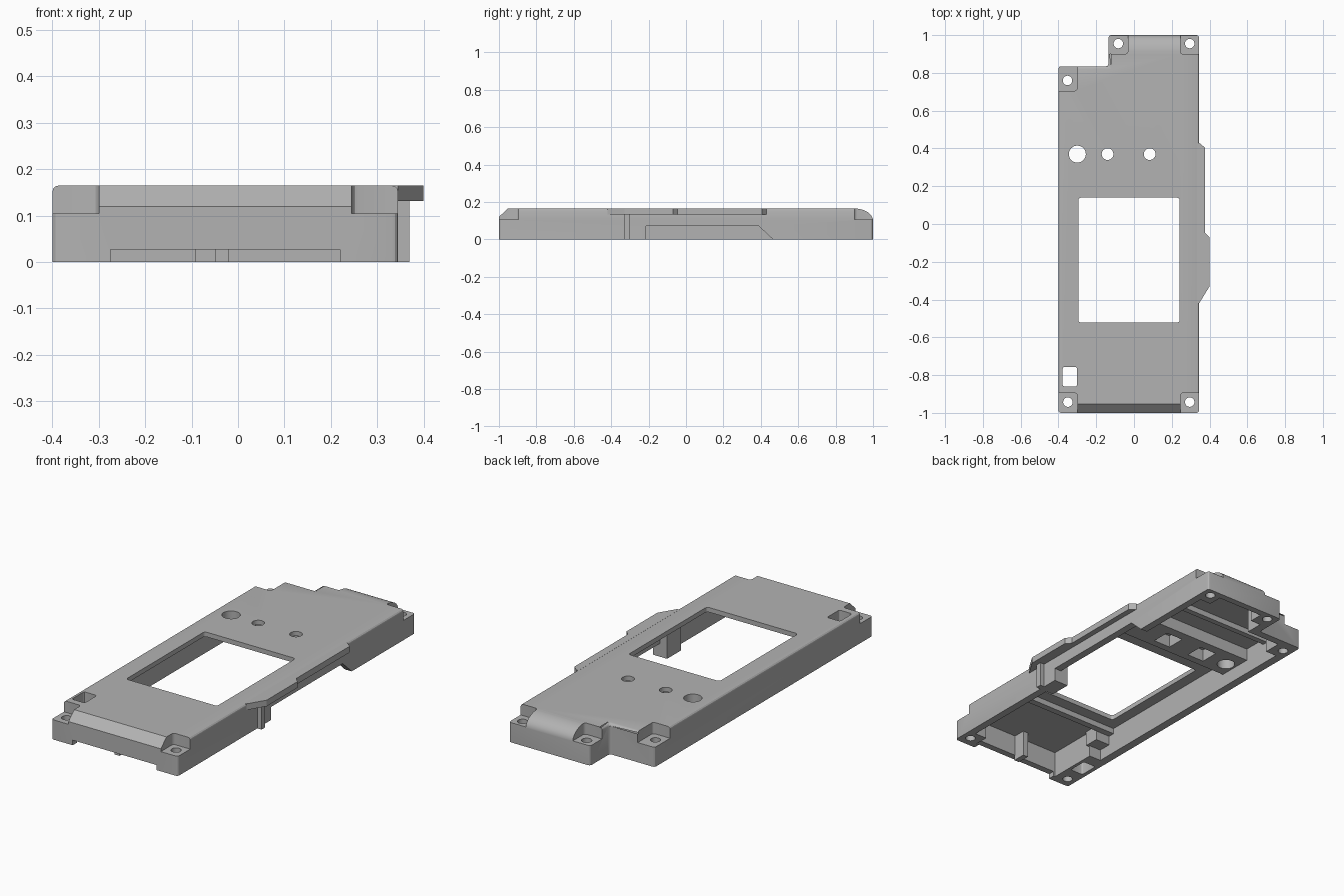
import bpy, bmesh, math

if "Cube" in bpy.data.objects:
    bpy.data.objects.remove(bpy.data.objects["Cube"])

mat = bpy.data.materials.new("housing_grey")
mat.diffuse_color = (0.45, 0.45, 0.45, 1)
mat.use_nodes = True
mat.node_tree.nodes["Principled BSDF"].inputs["Base Color"].default_value = mat.diffuse_color
TOP, UNDER = 0.165, 0.14


def prism(name, pts, lo, hi, axis='z', round_v=0, round_top=False):
    """Extrude a 2D outline along z (points x,y) or along x (points y,z)."""
    bm = bmesh.new()
    vec = (lambda a, b, h: (a, b, h)) if axis == 'z' else (lambda a, b, h: (h, a, b))
    f = bm.faces.new([bm.verts.new(vec(a, b, lo)) for a, b in pts])
    ext = bmesh.ops.extrude_face_region(bm, geom=[f])
    for v in ext['geom']:
        if isinstance(v, bmesh.types.BMVert):
            v.co['xyz'.index(axis)] = hi
    bmesh.ops.recalc_face_normals(bm, faces=bm.faces[:])
    if round_v:
        edges = [e for e in bm.edges
                 if abs(e.verts[0].co.z - e.verts[1].co.z) > 1e-4
                 or (round_top and min(v.co.z for v in e.verts) > hi - 1e-4)]
        bmesh.ops.bevel(bm, geom=edges, offset=round_v, segments=3,
                        affect='EDGES', profile=0.5)
    me = bpy.data.meshes.new(name)
    bm.to_mesh(me)
    bm.free()
    ob = bpy.data.objects.new(name, me)
    bpy.context.collection.objects.link(ob)
    me.materials.append(mat)
    return ob


def box(name, x0, x1, y0, y1, z0, z1, r=0):
    return prism(name, [(x0, y0), (x1, y0), (x1, y1), (x0, y1)], z0, z1, round_v=r)


def hole(x, y, r):
    n = 32
    return prism("hole_cutter", [(x + r * math.cos(i * math.tau / n), y + r * math.sin(i * math.tau / n))
                                 for i in range(n)], -0.1, 0.3)


def carve(ob, cutters):
    for c in cutters:
        m = ob.modifiers.new("cut", 'BOOLEAN')
        m.operation, m.solver, m.object = 'DIFFERENCE', 'EXACT', c
    dg = bpy.context.evaluated_depsgraph_get()
    me = bpy.data.meshes.new_from_object(ob.evaluated_get(dg))
    ob.modifiers.clear()
    ob.data = me
    for c in cutters:
        bpy.data.objects.remove(c)


# Main housing: stepped outline with softened corners
housing = prism("housing", [(-.4, -1), (.345, -1), (.345, 1), (-.135, 1), (-.135, .835), (-.4, .835)],
                0, TOP, round_v=.014, round_top=True)

# Hollow underside, leaving solid screw bosses in the corners
cavity = prism("cavity", [(-.285, -.965), (.235, -.965), (.235, -.89), (.305, -.89), (.305, .89),
                          (.24, .89), (.24, .965), (-.03, .965), (-.03, .89), (-.09, .89),
                          (-.09, .795), (-.29, .795), (-.29, .70), (-.355, .70), (-.355, -.69),
                          (-.285, -.69)], -0.1, UNDER)
# Front chamfer and rounded rear edge
chamfer = prism("chamfer", [(-1.1, .12), (-1, .12), (-.952, TOP), (-.952, .3), (-1.1, .3)], -.6, .6, 'x')
arc = [(.9 + .1 * math.sin(t * math.pi / 16), .1 + .065 * math.cos(t * math.pi / 16)) for t in range(9)]
rear_round = prism("rear_round", arc + [(1.1, .1), (1.1, .3), (.9, .3)], -.13, .6, 'x')
# Sunken screw seats
seats = [box("seat", *s, .105, .3, r=.014) for s in (
    (-.5, -.3, -1.1, -.895), (.245, .45, -1.1, -.895), (.245, .45, .9, 1.1),
    (-.25, -.032, .9, 1.1), (-.5, -.3, .705, .95))]
# Window, slot, wall cut-outs
openings = [box("window", -.295, .242, -.522, .14, -.1, .3, r=.015),
            box("slot", -.378, -.302, -.86, -.757, -.1, .3, r=.01),
            box("front_cut", -.275, .22, -1.1, -.93, -.1, .027),
            prism("side_cut", [(-.215, -.1), (-.215, .07), (.39, .07), (.465, 0), (.465, -.1)], .29, .5, 'x')]
screws = [(-.35, -.943), (.295, -.943), (.295, .955), (-.083, .955), (-.352, .76)]
carve(housing, [cavity, chamfer, rear_round] + seats + openings
      + [hole(x, y, .025) for x, y in screws]
      + [hole(-.3, .37, .045), hole(-.14, .37, .031), hole(.083, .37, .031)])

# Thick crossbar under the three round holes, with square pockets
bar = box("button_bar", -.357, .307, .28, .47, .075, UNDER)
carve(bar, [hole(-.3, .37, .045)] + [box("pocket", x - .05, x + .05, .32, .42, 0, .3) for x in (-.14, .083)])

# Side flange and its support rib
prism("side_flange", [(.333, .43), (.345, .43), (.375, .405), (.375, -.045), (.4, -.07), (.4, -.33),
                      (.345, -.42), (.333, -.42)], .132, TOP)
box("side_rib", .34, .37, -.33, -.3, 0, .135)
box("inner_side_rib", .262, .31, -.33, -.215, 0, UNDER)

# Inner ribs
box("front_rib", -.05, -.02, -.97, -.9, 0, UNDER)
box("front_crossbar", -.357, .307, -.62, -.585, .11, UNDER)
box("slot_block", -.357, -.27, -.7, -.62, .06, UNDER)
box("rear_crossbar", -.357, .307, .6, .63, .11, UNDER)

# Smooth shading with sharp edges kept
for ob in bpy.context.scene.objects:
    ob.select_set(True)
bpy.context.view_layer.objects.active = housing
bpy.ops.object.shade_smooth_by_angle(angle=math.radians(30))
